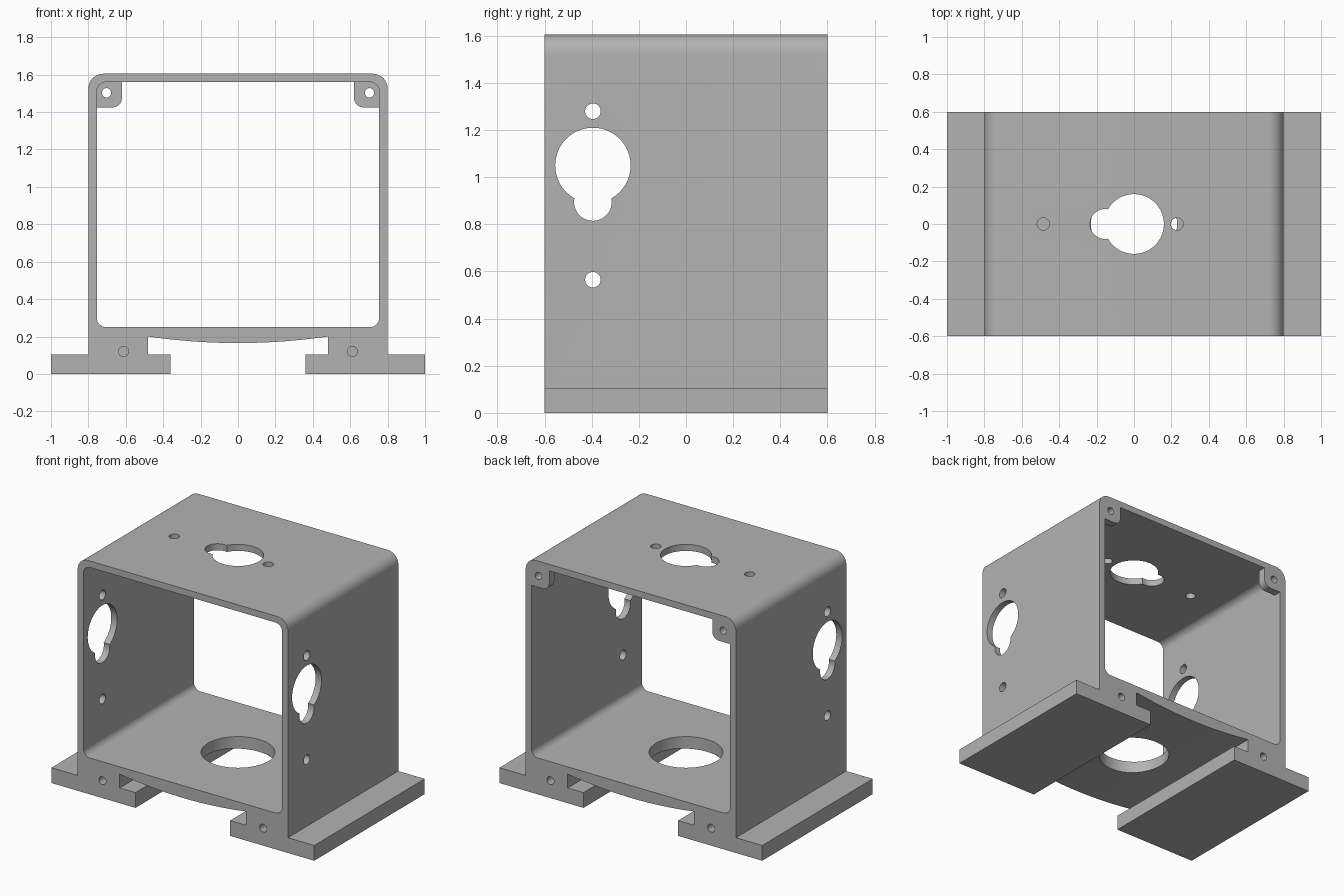
import bpy, bmesh, math
from mathutils import Vector

if "Cube" in bpy.data.objects:
    bpy.data.objects.remove(bpy.data.objects["Cube"], do_unlink=True)

grey = bpy.data.materials.new("plain grey")
grey.use_nodes = True
grey.diffuse_color = (0.45, 0.45, 0.45, 1)
grey.node_tree.nodes["Principled BSDF"].inputs["Base Color"].default_value = grey.diffuse_color

# Maps a profile point (a, b) and a depth h to space, by extrusion axis
PLACE = {
    "X": lambda a, b, h: (h, a, b),
    "Y": lambda a, b, h: (a, h, b),
    "Z": lambda a, b, h: (a, b, h),
}


def rounded(corners, steps=10):
    """Replace each (a, b, radius) corner by an arc; plain corners stay sharp."""
    out = []
    for i, c in enumerate(corners):
        p = Vector(c[:2])
        if len(c) == 2:
            out.append(p)
            continue
        r = c[2]
        u = (Vector(corners[i - 1][:2]) - p).normalized()
        v = (Vector(corners[(i + 1) % len(corners)][:2]) - p).normalized()
        centre = p + r * (u + v)
        for k in range(steps + 1):
            t = math.pi / 2 * k / steps
            out.append(centre - r * (math.cos(t) * v + math.sin(t) * u))
    return out


def mirrored(half):
    """Close a right-hand half profile with its mirror image."""
    return half + [(-c[0], *c[1:]) for c in reversed(half)]


def circle(a, b, r, n=48):
    return [(a + r * math.cos(math.tau * k / n), b + r * math.sin(math.tau * k / n))
            for k in range(n)]


def prism(name, profile, axis, lo, hi):
    bm = bmesh.new()
    place = PLACE[axis]
    rings = [[bm.verts.new(place(a, b, h)) for a, b in profile] for h in (lo, hi)]
    for ring in rings:
        bm.faces.new(ring)
    n = len(profile)
    for i in range(n):
        j = (i + 1) % n
        bm.faces.new((rings[0][i], rings[0][j], rings[1][j], rings[1][i]))
    bmesh.ops.recalc_face_normals(bm, faces=bm.faces)
    mesh = bpy.data.meshes.new(name)
    bm.to_mesh(mesh)
    bm.free()
    mesh.materials.append(grey)
    obj = bpy.data.objects.new(name, mesh)
    bpy.context.collection.objects.link(obj)
    return obj


def cut(target, profile, axis, lo, hi):
    cutter = prism("cutter", profile, axis, lo, hi)
    cutter.hide_render = True
    mod = target.modifiers.new("cut", "BOOLEAN")
    mod.operation = "DIFFERENCE"
    mod.solver = "EXACT"
    mod.object = cutter
    bpy.context.view_layer.objects.active = target
    bpy.ops.object.modifier_apply(modifier=mod.name)
    bpy.data.objects.remove(cutter, do_unlink=True)


# Housing outline: feet, walls, rounded top and a bowed underside
outline = mirrored([(0.48, 0.2), (0.48, 0.105), (0.36, 0.105), (0.36, 0), (1, 0),
                    (1, 0.105), (0.8, 0.105), (0.8, 1.605, 0.08)])
bow = [(-0.48 + 0.04 * k, 0.2 - 0.035 * (1 - (k / 12 - 1) ** 2)) for k in range(1, 24)]
housing = prism("housing", rounded(outline) + bow, "Y", -0.6, 0.6)

# Main opening, and the rear opening that leaves two corner tabs
opening = mirrored([(0.755, 0.25, 0.05), (0.755, 1.56, 0.05)])
cut(housing, rounded(opening), "Y", -0.7, 0.545)
rear = mirrored([(0.755, 0.25, 0.05), (0.755, 1.425), (0.62, 1.425, 0.05), (0.62, 1.56)])
cut(housing, rounded(rear), "Y", 0.5, 0.7)

# Keyhole openings with a pair of screw holes, through the sides and the top
for offset, radius in ((0, 0.16), (-0.155, 0.08), (0.23, 0.033), (-0.485, 0.033)):
    cut(housing, circle(-0.395, 1.05 + offset, radius), "X", -1.2, 1.2)
    cut(housing, circle(offset, 0, radius), "Z", 1.4, 1.8)

# Round floor opening
cut(housing, circle(0, 0, 0.23, 64), "Z", 0.05, 0.4)

# Tab holes, and blind screw holes at the front and back of the feet
for side in (-1, 1):
    cut(housing, circle(side * 0.703, 1.503, 0.025, 24), "Y", 0.4, 0.7)
    cut(housing, circle(side * 0.612, 0.12, 0.027, 24), "Y", -0.7, -0.35)
    cut(housing, circle(side * 0.612, 0.12, 0.027, 24), "Y", 0.35, 0.7)

bpy.ops.object.select_all(action="DESELECT")
housing.select_set(True)
bpy.context.view_layer.objects.active = housing
bpy.ops.object.shade_smooth_by_angle(angle=math.radians(30))
